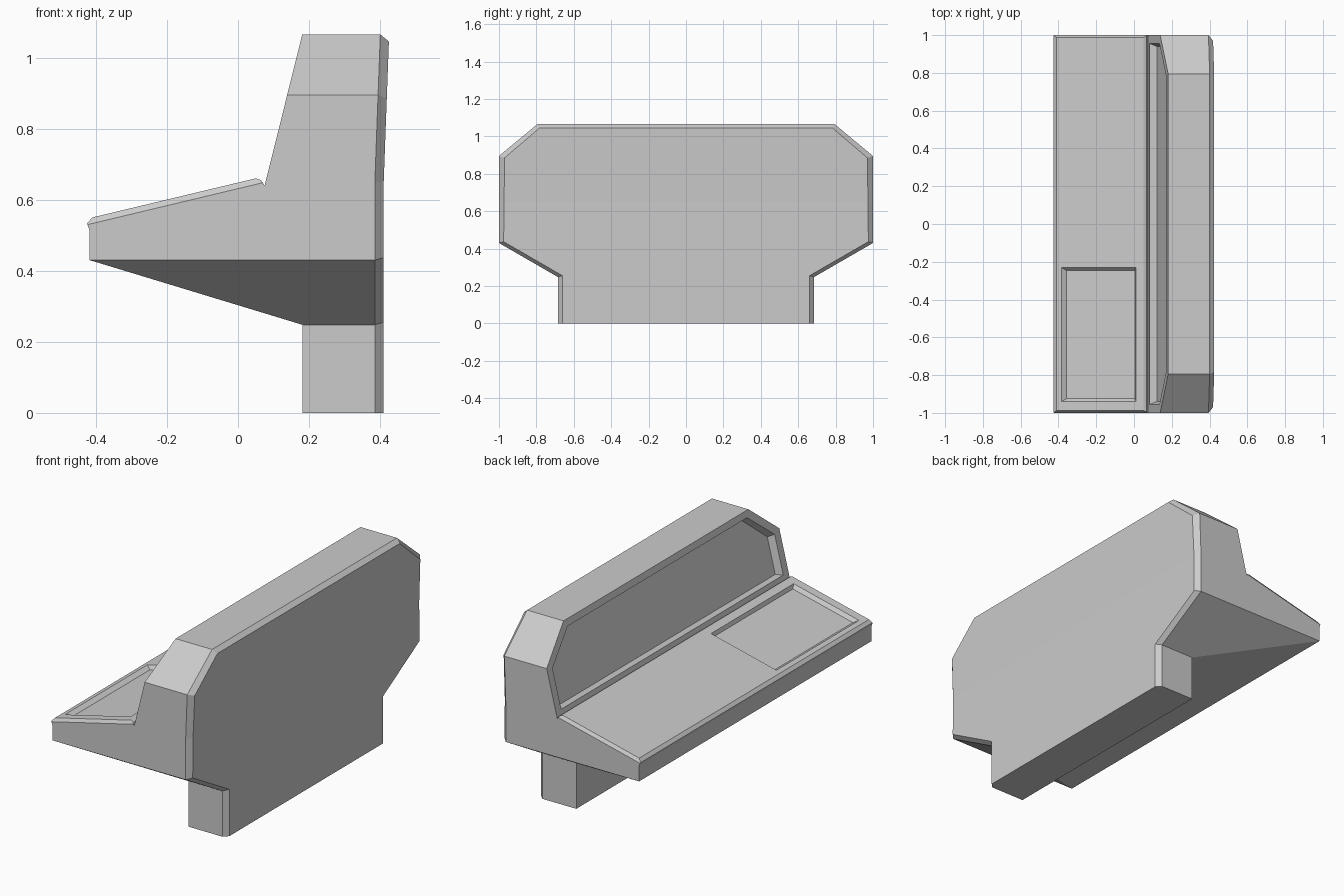
import bpy, bmesh
from mathutils import Vector

if "Cube" in bpy.data.objects:
    bpy.data.objects.remove(bpy.data.objects["Cube"])


def loft(name, loops, bend=False):
    """Closed solid through loops that share a point count."""
    bm = bmesh.new()
    rings = [[bm.verts.new(p) for p in loop] for loop in loops]
    n = len(rings[0])
    for a, b in zip(rings, rings[1:]):
        for i in range(n):
            j = (i + 1) % n
            bm.faces.new((a[i], a[j], b[j], b[i]))
    bm.faces.new(rings[0][::-1])
    bm.faces.new(rings[-1])
    if bend:  # back leans slightly outward above mid height
        bmesh.ops.bisect_plane(bm, geom=bm.verts[:] + bm.edges[:] + bm.faces[:],
                               plane_co=(0, 0, 0.65), plane_no=(0, 0, 1))
        for v in bm.verts:
            if v.co.x > 0.3 and v.co.z > 0.65:
                v.co.x += (v.co.z - 0.65) * 0.037
    bmesh.ops.recalc_face_normals(bm, faces=bm.faces[:])
    me = bpy.data.meshes.new(name)
    bm.to_mesh(me)
    bm.free()
    ob = bpy.data.objects.new(name, me)
    bpy.context.collection.objects.link(ob)
    return ob


def boolean(target, tool, op):
    tool.hide_render = True
    m = target.modifiers.new(op, 'BOOLEAN')
    m.operation, m.object, m.solver = op, tool, 'EXACT'
    bpy.context.view_layer.objects.active = target
    bpy.ops.object.modifier_apply(modifier=m.name)
    bpy.data.objects.remove(tool)


def mirrored(half):
    return half + [(-y, z) for y, z in reversed(half)]


# Console body: back outline with chamfered rear edge, trimmed by the side profile
outer = mirrored([(0.685, 0), (0.685, 0.248), (1, 0.43), (1, 0.895), (0.795, 1.065)])
inner = mirrored([(0.66, 0), (0.66, 0.255), (0.975, 0.437), (0.97, 0.885), (0.783, 1.045)])
body = loft("console_body", [[(x, y, z) for y, z in o] for x, o in
                             ((-0.5, outer), (0.385, outer), (0.41, inner))], bend=True)
side = [(-0.418, 0.43), (-0.418, 0.515), (-0.425, 0.533), (-0.41, 0.55), (0.05, 0.66),
        (0.065, 0.655), (0.075, 0.64), (0.207, 1.17), (0.6, 1.17), (0.6, -0.1),
        (0.181, -0.1), (0.181, 0.248)]
boolean(body, loft("side_profile", [[(x, y, z) for x, z in side] for y in (-1.2, 1.2)]),
        'INTERSECT')


def desk_z(x):
    return 0.55 + (x + 0.41) * 0.239


# Bevels along both ends of the desk
for s in (-1, 1):
    wedge = [[(x, s * y, desk_z(x) + dz) for y, dz in
              ((0.981, 0.01), (1.007, -0.027), (1.03, 0.01))] for x in (-0.46, 0.068)]
    boolean(body, loft("desk_bevel", wedge), 'DIFFERENCE')


# Recessed panel in the desk
def panel(x0, x1, y0, y1, dz):
    return [(x, y, desk_z(x) + dz) for x, y in ((x0, y0), (x1, y0), (x1, y1), (x0, y1))]


rim = (-0.384, 0.01, -0.94, -0.23)
boolean(body, loft("desk_recess", [panel(*rim, 0.05), panel(*rim, 0),
                                   panel(-0.357, 0.004, -0.925, -0.247, -0.02)]), 'DIFFERENCE')


# Recessed screen in the leaning front
def screen(half, depth):
    inward = Vector((0.97, 0, -0.24)) * depth
    return [Vector((0.075 + (z - 0.64) * 0.249, y, z)) + inward for y, z in mirrored(half)]


rim = [(0.955, 0.672), (0.955, 0.88), (0.772, 1.03)]
floor = [(0.94, 0.68), (0.94, 0.872), (0.766, 1.02)]
boolean(body, loft("screen_recess", [screen(rim, -0.03), screen(rim, 0), screen(floor, 0.037)]),
        'DIFFERENCE')
